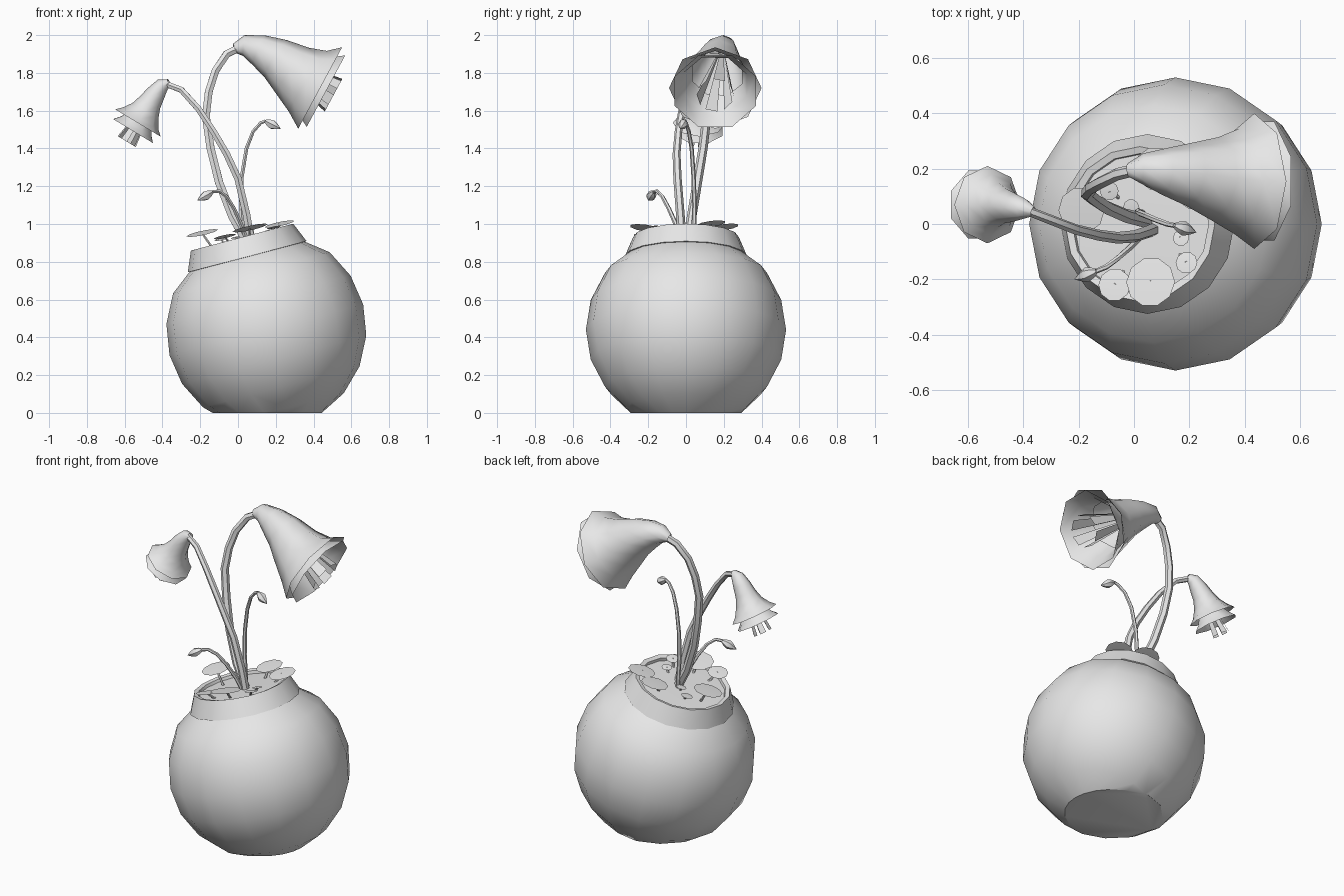
import bpy, bmesh
from math import sin, cos, pi, radians
from mathutils import Matrix, Vector

if "Cube" in bpy.data.objects:
    bpy.data.objects.remove(bpy.data.objects["Cube"])

# Single plain grey
grey = bpy.data.materials.new("plain_grey")
grey.use_nodes = True
grey.diffuse_color = (0.8, 0.8, 0.8, 1)
grey.node_tree.nodes["Principled BSDF"].inputs["Base Color"].default_value = grey.diffuse_color


def finish(name, bm, sharp):
    """Turn a bmesh into a smooth object with edges above an angle kept sharp."""
    bmesh.ops.remove_doubles(bm, verts=bm.verts, dist=0.0005)
    mesh = bpy.data.meshes.new(name)
    bm.to_mesh(mesh)
    bm.free()
    mesh.materials.append(grey)
    mesh.shade_smooth()
    mesh.set_sharp_from_angle(angle=radians(sharp))
    obj = bpy.data.objects.new(name, mesh)
    bpy.context.collection.objects.link(obj)
    return obj


def skin(rings):
    """Bridge a list of rings of points with quads."""
    bm = bmesh.new()
    loops = [[bm.verts.new(p) for p in ring] for ring in rings]
    n = len(loops[0])
    for a, b in zip(loops, loops[1:]):
        for j in range(n):
            k = (j + 1) % n
            bm.faces.new((a[j], a[k], b[k], b[j]))
    return bm


def lathe(profile, sides, matrix):
    return skin([[matrix @ Vector((r * cos(2 * pi * j / sides), r * sin(2 * pi * j / sides), h))
                  for j in range(sides)] for r, h in profile])


def frame(points, i):
    """Tangent and two cross directions at one point of a path."""
    t = (points[min(i + 1, len(points) - 1)] - points[max(i - 1, 0)]).normalized()
    u = Vector((0, 1, 0))
    u = (u - t * u.dot(t)).normalized()
    return t, u, t.cross(u)


def sweep(name, path, radii, sides, turn=0.0):
    points = [Vector(p) for p in path]
    rings = []
    for i, (p, r) in enumerate(zip(points, radii)):
        t, u, v = frame(points, i)
        rings.append([p + r * (u * cos(2 * pi * (j + turn) / sides) + v * sin(2 * pi * (j + turn) / sides))
                      for j in range(sides)])
    return finish(name, skin(rings), 50)


def stem(name, path, start, end):
    last = len(path) - 1
    sweep(name, path, [start + (end - start) * i / last for i in range(last + 1)], 6)


# Tilted round pot, cut flat where it stands
tilt = Matrix.Translation((0.15, 0, 0.44)) @ Matrix.Rotation(radians(-14.7), 4, 'Y')
R = 0.53
profile = [(R * cos(radians(a)), R * sin(radians(a))) for a in range(-90, 37, 18)]
pot = lathe(profile + [(0.315, 0.4), (0.29, 0.42)], 16, tilt)
cut = bmesh.ops.bisect_plane(pot, geom=pot.verts[:] + pot.edges[:] + pot.faces[:],
                             plane_co=(0, 0, 0), plane_no=(0, 0, -1), clear_outer=True)
bmesh.ops.contextual_create(pot, geom=[e for e in cut["geom_cut"] if isinstance(e, bmesh.types.BMEdge)])
bmesh.ops.recalc_face_normals(pot, faces=pot.faces)
finish("pot_body", pot, 32)

# Flared collar and the soil inside it
finish("pot_collar", lathe([(0.29, 0.395), (0.325, 0.4), (0.28, 0.507), (0.255, 0.5), (0.25, 0.46)],
                           16, tilt), 32)
finish("soil", lathe([(0.262, 0.482), (0, 0.487)], 16, tilt), 32)


def soil_height(x):
    return 0.909 + 0.263 * (x - 0.027)


# Round leaves on short stalks: x, y, radius, lift above the soil
leaves = [(-0.19, 0.05, 0.085, 0.1), (0.06, -0.21, 0.09, 0.06), (-0.07, -0.22, 0.06, 0.05),
          (0.19, -0.14, 0.04, 0.03), (0.17, -0.05, 0.03, 0.02), (-0.09, 0.12, 0.035, 0.04),
          (-0.01, 0.06, 0.03, 0.03), (0.22, 0.13, 0.08, 0.04), (0.08, 0.2, 0.08, 0.06)]
for i, (x, y, r, lift) in enumerate(leaves):
    z = soil_height(x) + lift
    lean = Matrix.Rotation(radians(-12), 4, 'Y') @ Matrix.Rotation(radians(8 if y > 0 else -8), 4, 'X')
    finish(f"leaf_{i + 1}", lathe([(0, -0.003), (r, 0), (0, 0.003)], 10,
                                  Matrix.Translation((x, y, z)) @ lean), 30)
    foot = (0.02 + x * 0.75, y * 0.75, soil_height(x * 0.75) - 0.01)
    stem(f"leaf_stalk_{i + 1}", [foot, (x, y, z)], 0.008, 0.006)


def stamens(name, path, reach, spread, width):
    """Flat strips that widen from deep inside the bell to beyond its mouth."""
    points = [Vector(p) for p in path]
    t, u, v = frame(points, len(points) - 1)
    root, tip = points[2], points[-1] + t * reach
    bm = bmesh.new()
    for k in range(6):
        a = 2 * pi * k / 6 + 0.3
        out = u * cos(a) + v * sin(a)
        side = t.cross(out) * width
        near, far = root + out * 0.01, tip + out * spread
        bm.faces.new([bm.verts.new(p) for p in (near - side * 0.15, near + side * 0.15,
                                                far + side, far - side)])
    finish(name, bm, 30)


def flower(name, path, radii, shift):
    """Eight-sided bell, a second skirt showing past its rim, and stamens."""
    sweep(name + "_bell", path, radii, 8)
    points = [Vector(p) for p in path]
    step = frame(points, len(points) - 1)[0] * shift
    sweep(name + "_inner_skirt", [p + step for p in points[-3:]],
          [r * 0.95 for r in radii[-3:]], 8, 0.5)
    stamens(name + "_stamens", path, shift * 2.3, radii[-1] * 0.38, radii[-1] * 0.13)


# Large flower
stem("large_flower_stem",
     [(0.05, 0.01, 0.9), (-0.03, 0.03, 1.04), (-0.1, 0.06, 1.22), (-0.145, 0.09, 1.4),
      (-0.17, 0.11, 1.57), (-0.155, 0.13, 1.7), (-0.12, 0.15, 1.81), (-0.06, 0.18, 1.9), (0.02, 0.2, 1.94)],
     0.026, 0.022)
flower("large_flower",
       [(-0.02, 0.195, 1.93), (0.03, 0.2, 1.945), (0.11, 0.19, 1.92), (0.2, 0.18, 1.875),
        (0.29, 0.165, 1.81), (0.37, 0.155, 1.755), (0.435, 0.155, 1.72)],
       [0.025, 0.055, 0.085, 0.115, 0.15, 0.19, 0.245], 0.035)

# Small flower
stem("small_flower_stem",
     [(0.07, -0.02, 0.9), (0.045, -0.03, 1.05), (0.0, -0.045, 1.24), (-0.06, -0.05, 1.37),
      (-0.13, -0.04, 1.49), (-0.21, -0.02, 1.61), (-0.3, 0.015, 1.71), (-0.39, 0.05, 1.745)],
     0.024, 0.017)
flower("small_flower",
       [(-0.365, 0.045, 1.75), (-0.4, 0.055, 1.735), (-0.435, 0.06, 1.69), (-0.465, 0.065, 1.645),
        (-0.49, 0.068, 1.6), (-0.515, 0.07, 1.56), (-0.53, 0.07, 1.535)],
       [0.018, 0.038, 0.052, 0.062, 0.08, 0.11, 0.14], 0.05)


# Two closed buds on thin stems
def bud(name, path, tip):
    stem(name + "_stem", path, 0.013, 0.009)
    a, b = Vector(path[-1]), Vector(tip)
    sweep(name, [a.lerp(b, f) for f in (0, 0.2, 0.45, 0.7, 1)], [0.009, 0.02, 0.027, 0.018, 0.001], 6)


bud("tall_bud",
    [(0.03, 0.04, 0.9), (0.015, 0.045, 1.1), (0.02, 0.04, 1.25), (0.045, 0.03, 1.4),
     (0.08, 0.015, 1.49), (0.12, 0, 1.535), (0.145, -0.005, 1.545)], (0.225, -0.03, 1.505))
bud("short_bud",
    [(0.05, -0.02, 0.9), (0.02, -0.05, 0.99), (-0.02, -0.09, 1.08), (-0.06, -0.125, 1.145),
     (-0.1, -0.155, 1.175), (-0.135, -0.17, 1.17)], (-0.215, -0.2, 1.125))
